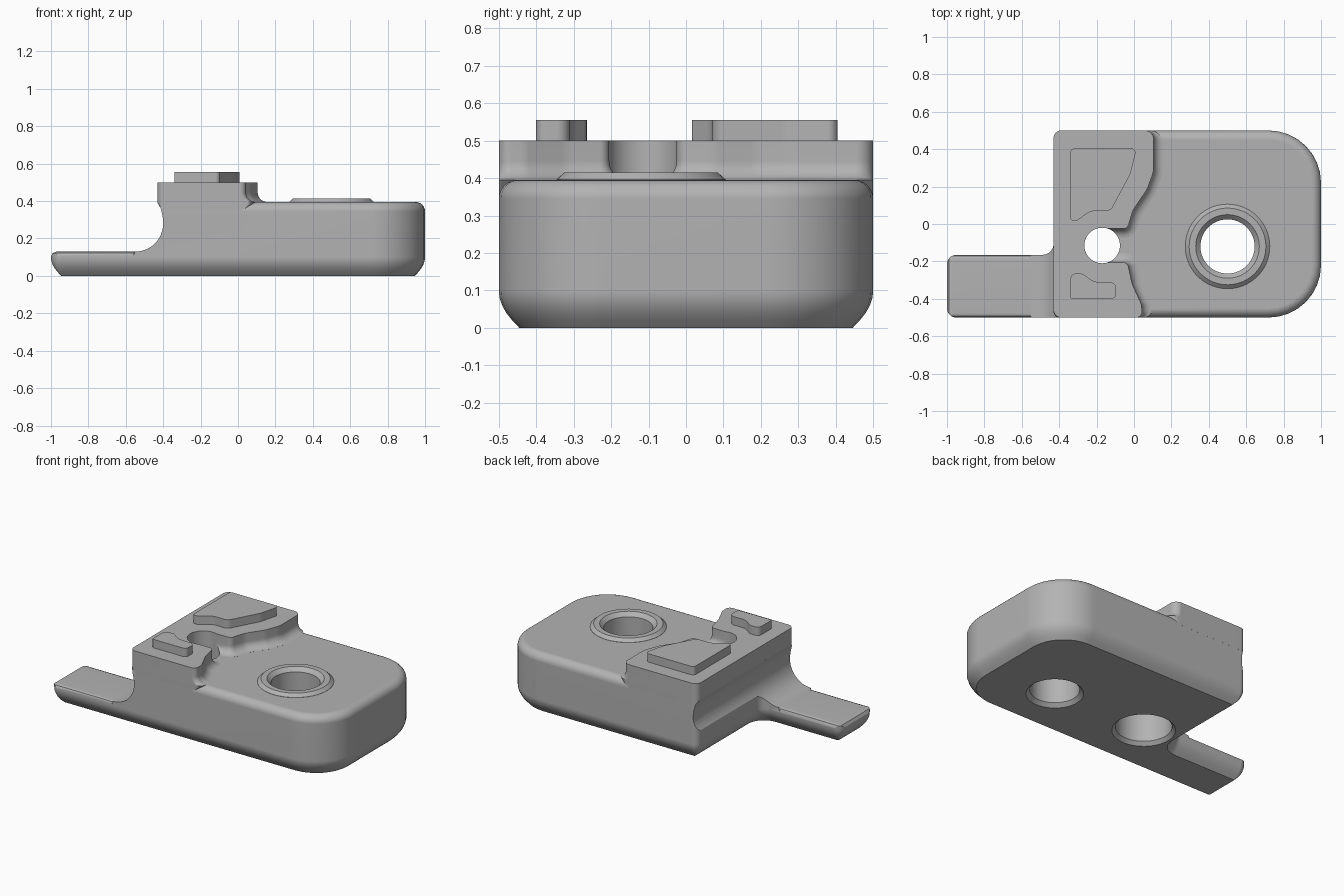
import bpy, bmesh
from math import pi, sin, cos, tan, acos, sqrt
from mathutils import Vector

if "Cube" in bpy.data.objects:
    bpy.data.objects.remove(bpy.data.objects["Cube"])

grey = bpy.data.materials.new("plain grey")
grey.use_nodes = True
grey.diffuse_color = (0.45, 0.45, 0.45, 1)
grey.node_tree.nodes["Principled BSDF"].inputs["Base Color"].default_value = (0.45, 0.45, 0.45, 1)


def loft(name, rings):
    """Solid skin through closed rings of equal length, capped at both ends."""
    bm = bmesh.new()
    loops = [[bm.verts.new(p) for p in ring] for ring in rings]
    n = len(loops[0])
    for a, b in zip(loops, loops[1:]):
        for i in range(n):
            j = (i + 1) % n
            bm.faces.new((a[i], a[j], b[j], b[i]))
    bm.faces.new(loops[0])
    bm.faces.new(loops[-1])
    bmesh.ops.recalc_face_normals(bm, faces=bm.faces)
    mesh = bpy.data.meshes.new(name)
    bm.to_mesh(mesh)
    bm.free()
    mesh.materials.append(grey)
    ob = bpy.data.objects.new(name, mesh)
    bpy.context.collection.objects.link(ob)
    return ob


def lathe(name, centre, profile, sides=64):
    angles = [2 * pi * i / sides for i in range(sides)]
    return loft(name, [[(centre[0] + r * cos(a), centre[1] + r * sin(a), z) for a in angles]
                       for r, z in profile])


def outline(corners, z, grow=0, still=(), steps=8):
    """Rounded counter-clockwise polygon, grown outward except along 'still' edges."""
    n = len(corners)
    pts = [Vector(c[:2]) for c in corners]
    normals, moves = [], []
    for i in range(n):
        d = (pts[(i + 1) % n] - pts[i]).normalized()
        normals.append(Vector((d.y, -d.x)))
        moves.append(0 if i in still else grow)
    moved, radii = [], []
    for i in range(n):
        a, b = normals[i - 1], normals[i]
        da, db = moves[i - 1], moves[i]
        det = a.cross(b)
        moved.append(pts[i] + Vector((da * b.y - db * a.y, db * a.x - da * b.x)) / det)
        change = (da + db) / 2 * (1 if det > 0 else -1)
        radii.append(max(corners[i][2] + change, 0.006))
    ring = []
    for i in range(n):
        p = moved[i]
        back, ahead = moved[i - 1] - p, moved[(i + 1) % n] - p
        turn = pi - acos(max(-1, min(1, back.normalized().dot(ahead.normalized()))))
        t = min(radii[i] * tan(turn / 2), 0.47 * back.length, 0.47 * ahead.length)
        r = t / tan(turn / 2)
        a, b = p + back.normalized() * t, p + ahead.normalized() * t
        centre = p + (back.normalized() + ahead.normalized()).normalized() * (r / cos(turn / 2))
        va, vb = a - centre, b - centre
        for k in range(steps + 1):
            f = k / steps
            v = (va * sin((1 - f) * turn) + vb * sin(f * turn)) / sin(turn)
            ring.append((centre.x + v.x, centre.y + v.y, z))
    return ring


def combine(target, other, operation):
    mod = target.modifiers.new(operation.lower(), 'BOOLEAN')
    mod.operation, mod.solver, mod.object = operation, 'EXACT', other
    bpy.context.view_layer.objects.active = target
    bpy.ops.object.modifier_apply(modifier=mod.name)
    bpy.data.objects.remove(other)


# Main body with tab, rounded under the rim and along the top
TOP = 0.395
plan = [(-1, -0.5, 0.05), (1, -0.5, 0.28), (1, 0.5, 0.28), (-0.43, 0.5, 0.04),
        (-0.43, -0.165, 0.06), (-1, -0.165, 0.05)]
rim = [(0, -0.055), (0.02, -0.036), (0.04, -0.02), (0.06, -0.009), (0.08, -0.002), (0.1, 0)]
for k in range(7):
    a = k * pi / 12
    rim.append((TOP - 0.05 + 0.05 * sin(a), -0.05 * (1 - cos(a))))
body = loft("body", [outline(plan, z, g) for z, g in rim])

# Raised step with a slot and a flared foot along its right-hand wall
step_plan = [(-0.43, -0.5, 0.04), (0.045, -0.5, 0.04), (0.04, -0.43, 0.06), (-0.01, -0.32, 0.15),
             (-0.035, -0.205, 0.03), (-0.17, -0.205, 0), (-0.17, -0.025, 0), (-0.035, -0.025, 0.03),
             (-0.005, 0.075, 0.12), (0.07, 0.185, 0.12), (0.105, 0.28, 0.15),
             (0.105, 0.5, 0.045), (-0.43, 0.5, 0.04)]
fixed = (0, 11, 12)
foot = [(0.347, 0)]
for k in range(7):
    a = k * pi / 12
    foot.append((TOP + 0.05 - 0.05 * cos(a) + 0.0005, 0.05 * (1 - sin(a))))
foot.append((0.5, 0))
combine(body, loft("step", [outline(step_plan, z, g, fixed) for z, g in foot]), 'UNION')

# Low ring boss around the large hole
big, small = (0.5, -0.12), (-0.17, -0.115)
combine(body, lathe("boss", big, [(0.226, 0.36), (0.226, TOP + 0.001), (0.205, 0.415)]), 'UNION')

# Large through hole with chamfers, small hole with a wide bore from below
combine(body, lathe("big_hole", big, [(0.178, -0.01), (0.145, 0.023), (0.145, 0.39), (0.18, 0.425)]),
        'DIFFERENCE')
combine(body, lathe("small_hole", small, [(0.195, -0.01), (0.165, 0.022), (0.165, 0.2),
                                          (0.095, 0.201), (0.095, 0.7)]), 'DIFFERENCE')


# Cutter clearing the space above the tab and the hollow in the left wall
def hollow(y, drop):
    side = [(-1.2, 0.09), (-1.0, 0.105 - drop), (-0.99, 0.122 - drop), (-0.97, 0.13 - drop),
            (-0.56, 0.13 - drop)]
    for k in range(13):
        a = -pi / 2 + k * pi / 2 / 12
        side.append((-0.55 + 0.15 * cos(a), 0.28 + 0.15 * sin(a)))
    side += [(-0.403, 0.32), (-0.413, 0.36), (-0.43001, 0.39), (-0.431, 0.6), (-1.2, 0.6)]
    return [(x, y, z) for x, z in side]


edges = [(-0.6, 0.025), (-0.501, 0.025), (-0.493, 0.008), (-0.475, 0),
         (-0.19, 0), (-0.172, 0.008), (-0.164, 0.025), (0.6, 0.025)]
combine(body, loft("hollow", [hollow(y, d) for y, d in edges]), 'DIFFERENCE')

# Two raised pads on the step
back_pad = [(-0.34, 0.02, 0.025), (-0.31, 0.015, 0.02), (-0.23, 0.07, 0.08), (-0.125, 0.07, 0.04),
            (-0.02, 0.265, 0.1), (0.015, 0.405, 0.025), (-0.34, 0.405, 0.025)]
front_pad = [(-0.34, -0.4, 0.01), (-0.095, -0.4, 0.025), (-0.095, -0.31, 0.035), (-0.215, -0.31, 0.08),
             (-0.275, -0.265, 0.04), (-0.34, -0.265, 0.03)]
pads = [loft(name, [outline(p, z) for z in (0.49, 0.555)])
        for name, p in (("back_pad", back_pad), ("front_pad", front_pad))]

# Smooth shading with crisp edges
for ob in [body] + pads:
    bpy.ops.object.select_all(action='DESELECT')
    ob.select_set(True)
    bpy.context.view_layer.objects.active = ob
    bpy.ops.object.shade_smooth_by_angle(angle=pi / 6)
    weighted = ob.modifiers.new("even_shading", 'WEIGHTED_NORMAL')
    weighted.keep_sharp = True
